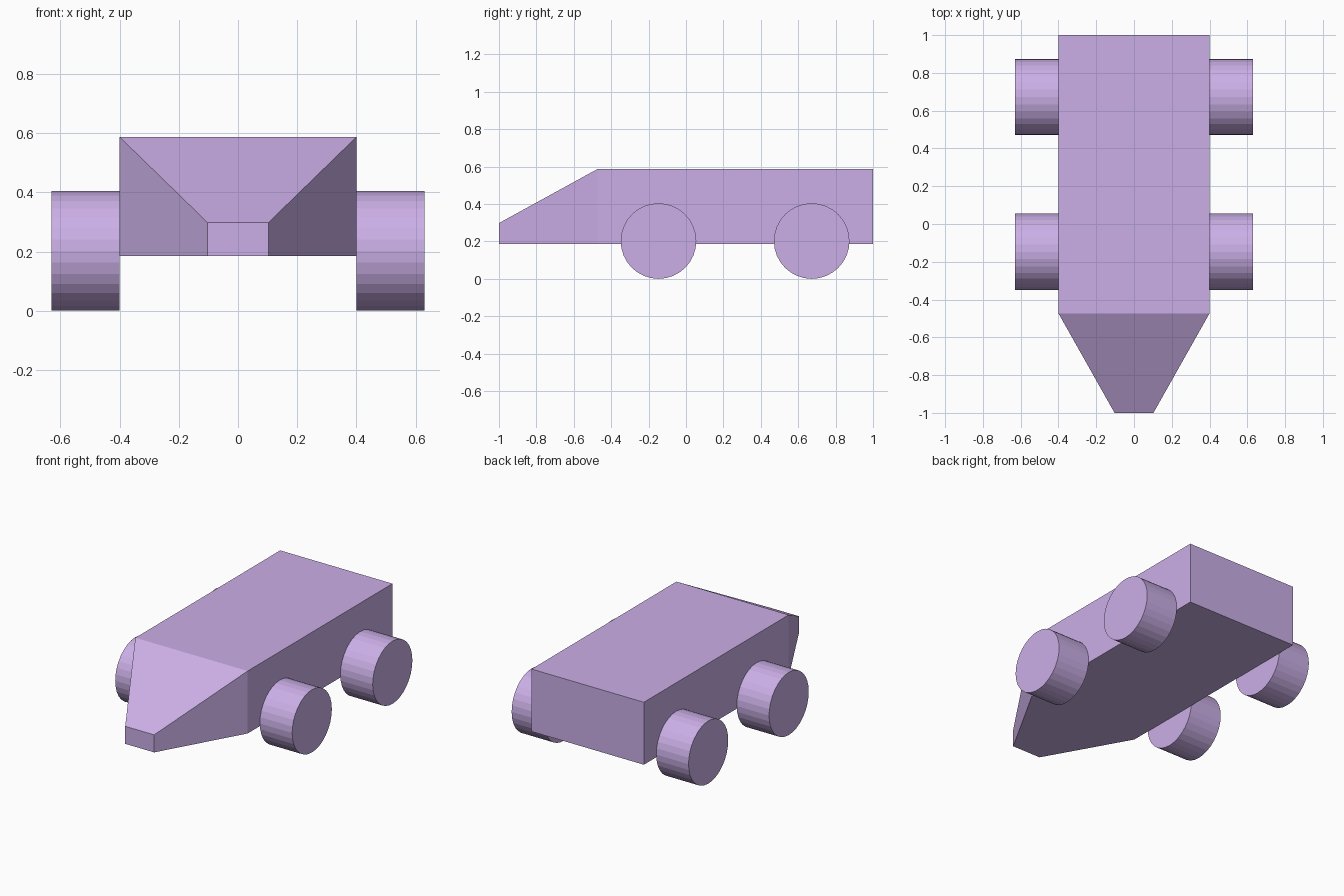
import bpy, bmesh
from math import pi

if "Cube" in bpy.data.objects:
    bpy.data.objects.remove(bpy.data.objects["Cube"])

paint = bpy.data.materials.new("lilac")
paint.diffuse_color = (0.6, 0.43, 0.8, 1)
paint.use_nodes = True
paint.node_tree.nodes["Principled BSDF"].inputs["Base Color"].default_value = paint.diffuse_color

HALF_W, FLOOR, ROOF = 0.4, 0.185, 0.587
NOSE_HALF_W, NOSE_TOP = 0.103, 0.298

# Body: cross-sections lofted from the nose tip to the tail
sections = [(-1.0, NOSE_HALF_W, NOSE_TOP), (-0.473, HALF_W, ROOF), (1.0, HALF_W, ROOF)]
bm = bmesh.new()
rings = [[bm.verts.new((x, y, z)) for x, z in
          ((-w, FLOOR), (w, FLOOR), (w, top), (-w, top))] for y, w, top in sections]
for a, b in zip(rings, rings[1:]):
    for i in range(4):
        j = (i + 1) % 4
        bm.faces.new((a[i], a[j], b[j], b[i]))
bm.faces.new(rings[0])
bm.faces.new(rings[-1][::-1])
bmesh.ops.recalc_face_normals(bm, faces=bm.faces)
mesh = bpy.data.meshes.new("body")
bm.to_mesh(mesh)
bm.free()
body = bpy.data.objects.new("body", mesh)
bpy.context.collection.objects.link(body)
mesh.materials.append(paint)

# Wheels: four flat-shaded cylinders against the body sides
RADIUS, WIDTH = 0.202, 0.23
for axle, y in (("front", -0.147), ("rear", 0.672)):
    for side, s in (("left", -1), ("right", 1)):
        bpy.ops.mesh.primitive_cylinder_add(
            vertices=32, radius=RADIUS, depth=WIDTH,
            location=(s * (HALF_W + WIDTH / 2), y, RADIUS), rotation=(0, pi / 2, 0))
        wheel = bpy.context.object
        wheel.name = f"{axle}_{side}_wheel"
        wheel.data.materials.append(paint)
